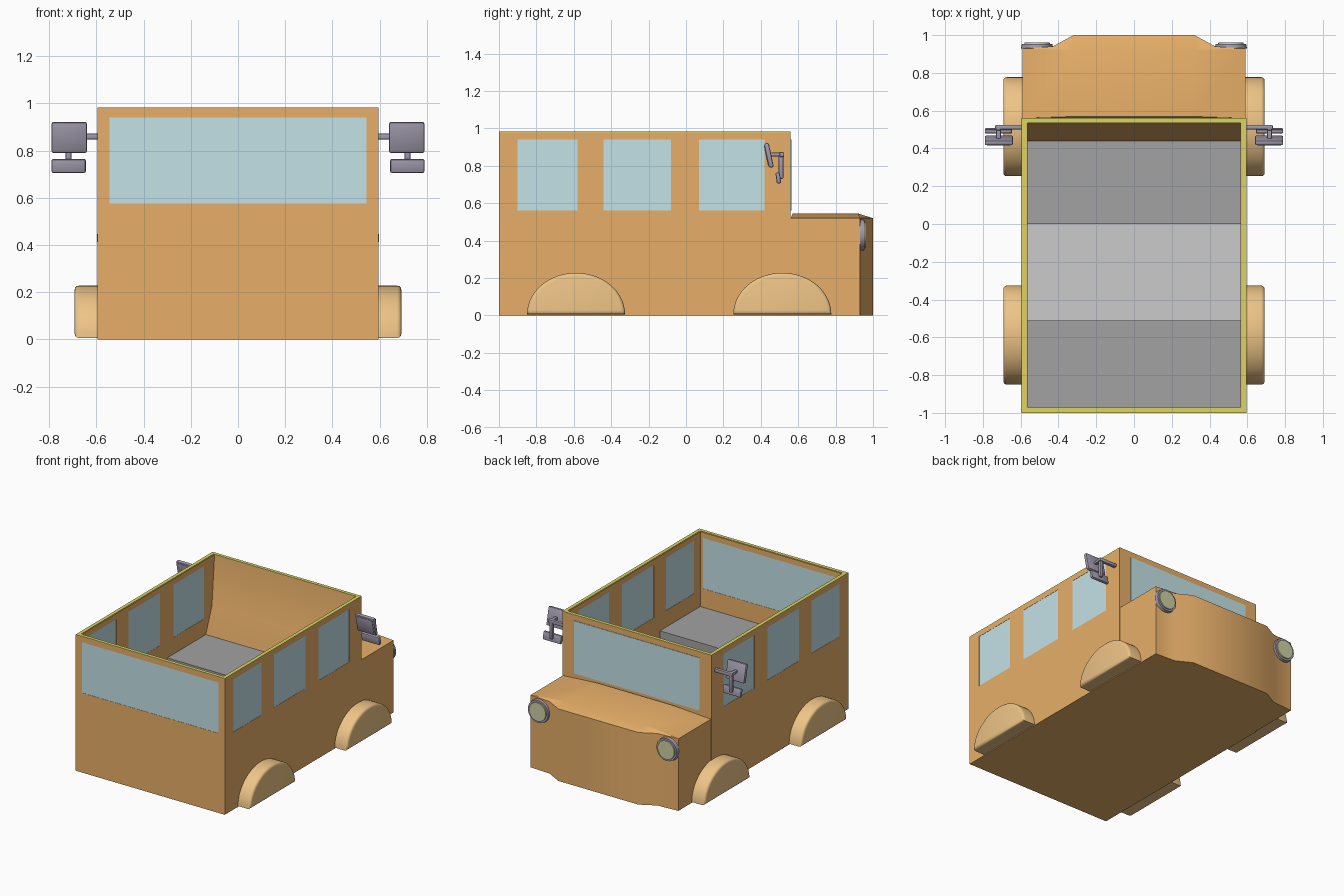
import bpy, bmesh, math
from mathutils import Vector, Matrix

if "Cube" in bpy.data.objects:
    bpy.data.objects.remove(bpy.data.objects["Cube"])


def material(name, rgb):
    m = bpy.data.materials.new(name)
    m.diffuse_color = (*rgb, 1)
    m.use_nodes = True
    m.node_tree.nodes["Principled BSDF"].inputs["Base Color"].default_value = m.diffuse_color
    return m


ORANGE = material("body_orange", (0.80, 0.43, 0.14))
TAN = material("fender_tan", (0.85, 0.55, 0.24))
GLASS = material("glass_blue", (0.55, 0.76, 0.80))
YELLOW = material("trim_yellow", (0.72, 0.66, 0.12))
PURPLE = material("mirror_grey", (0.36, 0.33, 0.42))
LENS = material("lens_olive", (0.62, 0.62, 0.36))
SEAT = material("seat_grey", (0.36, 0.36, 0.36))
FLOOR = material("floor_grey", (0.55, 0.55, 0.55))


def finish(bm, name, mat, smooth=True):
    bmesh.ops.recalc_face_normals(bm, faces=bm.faces)
    mesh = bpy.data.meshes.new(name)
    bm.to_mesh(mesh)
    bm.free()
    ob = bpy.data.objects.new(name, mesh)
    bpy.context.collection.objects.link(ob)
    mesh.materials.append(mat)
    if smooth:
        bpy.ops.object.select_all(action='DESELECT')
        ob.select_set(True)
        bpy.context.view_layer.objects.active = ob
        bpy.ops.object.shade_smooth_by_angle(angle=math.radians(35))
    return ob


def box(name, lo, hi, mat, bevel=0.0, rot=None):
    bm = bmesh.new()
    lo, hi = Vector(lo), Vector(hi)
    bmesh.ops.create_cube(bm, size=1)
    bmesh.ops.scale(bm, vec=hi - lo, verts=bm.verts)
    if bevel:
        bmesh.ops.bevel(bm, geom=bm.edges[:], offset=bevel, segments=2, affect='EDGES', profile=0.5)
    if rot:
        bmesh.ops.transform(bm, matrix=rot, verts=bm.verts)
    bmesh.ops.translate(bm, vec=(lo + hi) / 2, verts=bm.verts)
    return finish(bm, name, mat)


def prism(name, profile, x0, x1, mat, bevel=0.0):
    """Extrude a (y, z) profile along x; optionally round the x1 end."""
    bm = bmesh.new()
    a = [bm.verts.new((x0, y, z)) for y, z in profile]
    b = [bm.verts.new((x1, y, z)) for y, z in profile]
    n = len(a)
    bm.faces.new(a)
    end = bm.faces.new(b)
    for i in range(n):
        j = (i + 1) % n
        bm.faces.new((a[i], a[j], b[j], b[i]))
    bmesh.ops.recalc_face_normals(bm, faces=bm.faces)
    if bevel:
        bmesh.ops.bevel(bm, geom=end.edges[:], offset=bevel, segments=3, affect='EDGES', profile=0.5)
    return finish(bm, name, mat)


def panel(name, us, vs, holes, place, thick, mat):
    """Grid sheet with some cells left open, thickened about its middle."""
    bm = bmesh.new()
    grid = [[bm.verts.new(place(u, v)) for v in vs] for u in us]
    for i in range(len(us) - 1):
        for j in range(len(vs) - 1):
            if (i, j) not in holes:
                bm.faces.new((grid[i][j], grid[i + 1][j], grid[i + 1][j + 1], grid[i][j + 1]))
    ob = finish(bm, name, mat, smooth=False)
    mod = ob.modifiers.new("thickness", 'SOLIDIFY')
    mod.thickness = thick
    mod.offset = 0
    return ob


# side walls with three windows each
side_windows = [(-0.90, -0.58), (-0.44, -0.08), (0.07, 0.42)]
us = [-1.0] + [y for w in side_windows for y in w] + [0.56]
for s, tag in ((1, "right"), (-1, "left")):
    panel(f"{tag}_wall", us, [0, 0.56, 0.94, 0.98], {(1, 1), (3, 1), (5, 1)},
          lambda u, v: (s * 0.58, u, v), 0.03, ORANGE)
    for i, (y0, y1) in enumerate(side_windows):
        box(f"{tag}_window_{i + 1}", (s * 0.58 - 0.0135, y0, 0.56), (s * 0.58 + 0.0135, y1, 0.94), GLASS)

# wall at the -y end with its wide window
panel("end_wall", [-0.565, -0.545, 0.545, 0.565], [0, 0.575, 0.94, 0.98], {(1, 1)},
      lambda u, v: (u, -0.985, v), 0.03, ORANGE)
box("end_window", (-0.545, -0.9985, 0.575), (0.545, -0.9715, 0.94), GLASS)

# wall behind the hood, sloping inside, with the windshield on its outer face
prism("windshield_wall", [(0.56, 0), (0.56, 0.98), (0.54, 0.98), (0.51, 0.62), (0.44, 0.44), (0.44, 0)],
      -0.565, 0.565, ORANGE)
box("windshield", (-0.5, 0.552, 0.56), (0.5, 0.563, 0.94), GLASS)

# underside, floor and benches
box("underside", (-0.565, -0.97, 0), (0.565, 0.44, 0.03), ORANGE)
box("floor", (-0.565, -0.51, 0.03), (0.565, 0, 0.2), FLOOR)
box("rear_bench", (-0.565, -0.97, 0.03), (0.565, -0.51, 0.44), SEAT)
box("front_bench", (-0.565, 0, 0.03), (0.565, 0.44, 0.44), SEAT)

# yellow trim along the open top
panel("top_trim", [-0.595, -0.57, 0.57, 0.595], [-1.0, -0.975, 0.535, 0.56], {(1, 1)},
      lambda u, v: (u, v, 0.98), 0.006, YELLOW)

# hood with a raised middle panel
bm = bmesh.new()
plan = [(-0.59, 0.56), (-0.59, 0.93), (-0.43, 0.94), (-0.32, 1.0),
        (0.32, 1.0), (0.43, 0.94), (0.59, 0.93), (0.59, 0.56)]
low = [bm.verts.new((x, y, 0.0)) for x, y in plan]
top = [bm.verts.new((x, y, 0.52)) for x, y in plan]
up = [bm.verts.new((x, y, 0.545)) for x, y in ((-0.30, 0.57), (-0.32, 0.92), (0.32, 0.92), (0.30, 0.57))]
bm.faces.new(low)
for i in range(8):
    j = (i + 1) % 8
    bm.faces.new((low[i], low[j], top[j], top[i]))
bm.faces.new(up)
bm.faces.new((top[0], top[1], up[1], up[0]))
bm.faces.new((top[1], top[2], up[1]))
bm.faces.new((top[2], top[3], up[1]))
bm.faces.new((top[3], top[4], up[2], up[1]))
bm.faces.new((top[4], top[5], up[2]))
bm.faces.new((top[5], top[6], up[2]))
bm.faces.new((top[6], top[7], up[3], up[2]))
bm.faces.new((top[7], top[0], up[0], up[3]))
finish(bm, "hood", ORANGE)

for s, tag in ((1, "right"), (-1, "left")):
    # wheel fenders
    for cy, end in ((0.515, "front"), (-0.588, "rear")):
        arc = [(cy + 0.262 * math.cos(math.pi * k / 28), 0.006 + 0.222 * math.sin(math.pi * k / 28))
               for k in range(29)]
        prism(f"{tag}_{end}_fender", arc, s * 0.585, s * 0.692, TAN, bevel=0.018)

    # headlight rim and lens
    for part, r, depth, mat in (("rim", 0.085, 0.024, None), ("lens", 0.07, 0.032, LENS)):
        bm = bmesh.new()
        bmesh.ops.create_cone(bm, cap_ends=True, segments=32, radius1=r, radius2=r * 0.95, depth=depth)
        bmesh.ops.transform(bm, verts=bm.verts,
                            matrix=Matrix.Translation((s * 0.513, 0.93 + depth / 2, 0.43))
                            @ Matrix.Rotation(-math.pi / 2, 4, 'X'))
        finish(bm, f"{tag}_headlight_{part}", mat or PURPLE)

    # mirrors: arm, stem, link, large tilted plate and small lower plate
    def mbox(name, x0, x1, y, z, bevel=0.006, tilt=0):
        lo, hi = sorted((s * x0, s * x1))
        box(f"{tag}_{name}", (lo, y[0], z[0]), (hi, y[1], z[1]), PURPLE, bevel,
            Matrix.Rotation(math.radians(tilt), 4, 'X'))

    mbox("mirror_arm", 0.58, 0.735, (0.50, 0.525), (0.847, 0.873))
    mbox("mirror_link", 0.705, 0.73, (0.45, 0.515), (0.85, 0.87))
    mbox("mirror_stem", 0.705, 0.73, (0.495, 0.52), (0.73, 0.873))
    mbox("large_mirror", 0.64, 0.79, (0.43, 0.456), (0.79, 0.922), 0.008, 12)
    mbox("large_mirror_glass", 0.652, 0.778, (0.427, 0.452), (0.802, 0.91), 0.002, 12)
    mbox("small_mirror", 0.645, 0.79, (0.482, 0.505), (0.705, 0.765), 0.008, 8)
